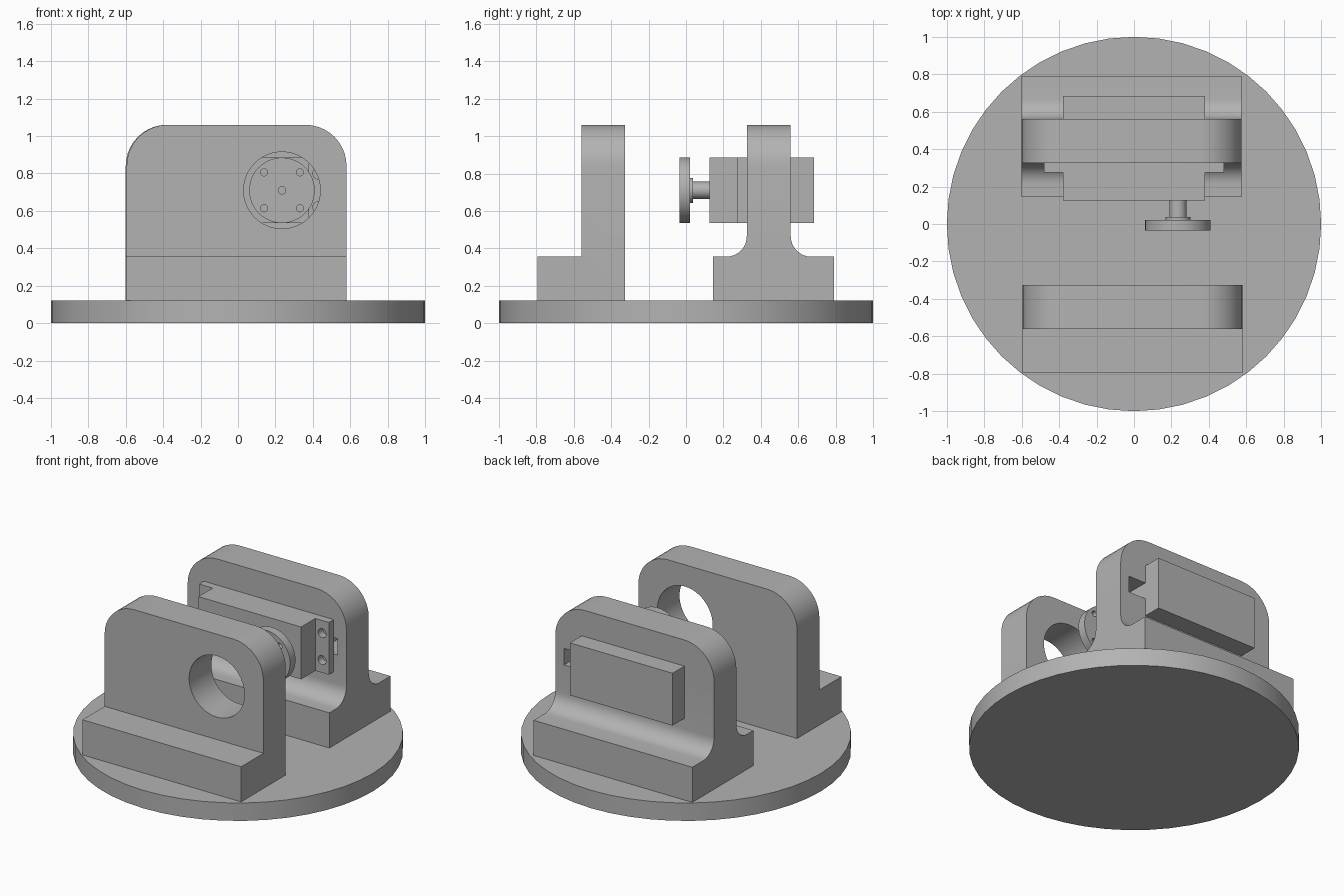
import bpy, bmesh, math
from mathutils import Matrix

cube = bpy.data.objects.get("Cube")
if cube:
    bpy.data.objects.remove(cube)

grey = bpy.data.materials.new("machined grey")
grey.use_nodes = True
COLOUR = (0.45, 0.45, 0.45, 1)
grey.diffuse_color = COLOUR
grey.node_tree.nodes["Principled BSDF"].inputs["Base Color"].default_value = COLOUR


def finish(name, bm):
    bmesh.ops.recalc_face_normals(bm, faces=bm.faces)
    mesh = bpy.data.meshes.new(name)
    bm.to_mesh(mesh)
    bm.free()
    mesh.materials.append(grey)
    ob = bpy.data.objects.new(name, mesh)
    bpy.context.collection.objects.link(ob)
    return ob


def box(name, x, y, z):
    bm = bmesh.new()
    bmesh.ops.create_cube(bm, size=1)
    for v in bm.verts:
        v.co = [(a + b) / 2 + c * (b - a) for c, (a, b) in zip(v.co, (x, y, z))]
    return finish(name, bm)


def rod(name, x, z, r, y0, y1, sides=32):
    """Cylinder lying along y."""
    bm = bmesh.new()
    turn = Matrix.Translation((x, (y0 + y1) / 2, z)) @ Matrix.Rotation(math.pi / 2, 4, "X")
    bmesh.ops.create_cone(bm, cap_ends=True, segments=sides, radius1=r, radius2=r,
                          depth=y1 - y0, matrix=turn)
    return finish(name, bm)


def bracket(name, profile, x0, x1):
    """Side profile (y, z) extruded along x, with rounded top corners."""
    bm = bmesh.new()
    face = bm.faces.new([bm.verts.new((x0, y, z)) for y, z in profile])
    out = bmesh.ops.extrude_face_region(bm, geom=[face])
    moved = [g for g in out["geom"] if isinstance(g, bmesh.types.BMVert)]
    bmesh.ops.translate(bm, verts=moved, vec=(x1 - x0, 0, 0))
    corners = [e for e in bm.edges if all(v.co.z > TOP - 0.01 for v in e.verts)
               and abs(e.verts[0].co.x - e.verts[1].co.x) < 0.01]
    bmesh.ops.bevel(bm, geom=corners, offset=0.22, segments=10, profile=0.5,
                    affect="EDGES")
    return finish(name, bm)


def cut(target, cutters):
    for c in cutters:
        mod = target.modifiers.new("cut", "BOOLEAN")
        mod.operation, mod.solver, mod.object = "DIFFERENCE", "EXACT", c
        bpy.context.view_layer.objects.active = target
        bpy.ops.object.modifier_apply(modifier=mod.name)
        bpy.data.objects.remove(c)


def arc(cy, cz, r, a0, a1, n=8):
    angles = [math.radians(a0 + (a1 - a0) * i / n) for i in range(n + 1)]
    return [(cy + r * math.cos(a), cz + r * math.sin(a)) for a in angles]


FLOOR, STEP, TOP = 0.12, 0.355, 1.06
CX, CZ = 0.235, 0.71            # shaft axis

# Round base
bm = bmesh.new()
bmesh.ops.create_cone(bm, cap_ends=True, segments=48, radius1=1, radius2=1, depth=FLOOR,
                      matrix=Matrix.Translation((0, 0, FLOOR / 2)))
base = finish("base_disc", bm)

# Front bracket with bearing hole
front = bracket("front_bracket", [(-0.795, FLOOR), (-0.325, FLOOR), (-0.325, TOP),
                                  (-0.56, TOP), (-0.56, STEP), (-0.795, STEP)], -0.595, 0.58)
cut(front, [rod("hole_cutter", CX, CZ, 0.205, -0.9, -0.2, 48)])

# Rear bracket with filleted foot and a cable slot beside the motor
R = 0.11
rear = bracket("rear_bracket",
               [(0.145, FLOOR), (0.79, FLOOR), (0.79, STEP)]
               + arc(0.56 + R, STEP + R, R, 270, 180) + [(0.56, TOP), (0.325, TOP)]
               + arc(0.325 - R, STEP + R, R, 0, -90) + [(0.145, STEP)], -0.6, 0.575)
cut(rear, [box("slot_cutter", (0.3, 0.51), (0.2, 0.7), (CZ - 0.055, CZ + 0.055))])

# Motor body and its screw flanges
body = box("motor_body", (-0.38, 0.38), (0.125, 0.685), (0.535, 0.885))
for side, label in ((1, "left"), (-1, "right")):
    flange = box(label + "_flange", sorted((side * 0.37, side * 0.48)),
                 (0.275, 0.327), (0.535, 0.885))
    cut(flange, [rod("screw_cutter", side * 0.43, CZ + dz, 0.03, 0.2, 0.4, 20)
                 for dz in (-0.09, 0.09)])

# Output shaft, hub and horn disc
shaft = rod("output_shaft", CX, CZ, 0.046, -0.034, 0.14)
cut(shaft, [rod("bore_cutter", CX, CZ, 0.02, -0.1, 0.0, 20)])
hub = rod("hub", CX, CZ, 0.067, 0.01, 0.037)
horn = rod("horn_disc", CX, CZ, 0.175, -0.035, 0.022, 48)
cut(horn, [rod("horn_cutter", CX + sx * 0.096, CZ + sz * 0.096, 0.019, -0.1, 0.1, 16)
           for sx in (-1, 1) for sz in (-1, 1)]
    + [rod("centre_cutter", CX, CZ, 0.046, -0.1, 0.0)])

# Smooth the round sides, keep edges sharp
for ob in bpy.context.collection.objects:
    ob.select_set(ob.type == "MESH")
bpy.context.view_layer.objects.active = base
bpy.ops.object.shade_smooth_by_angle(angle=math.radians(30))
